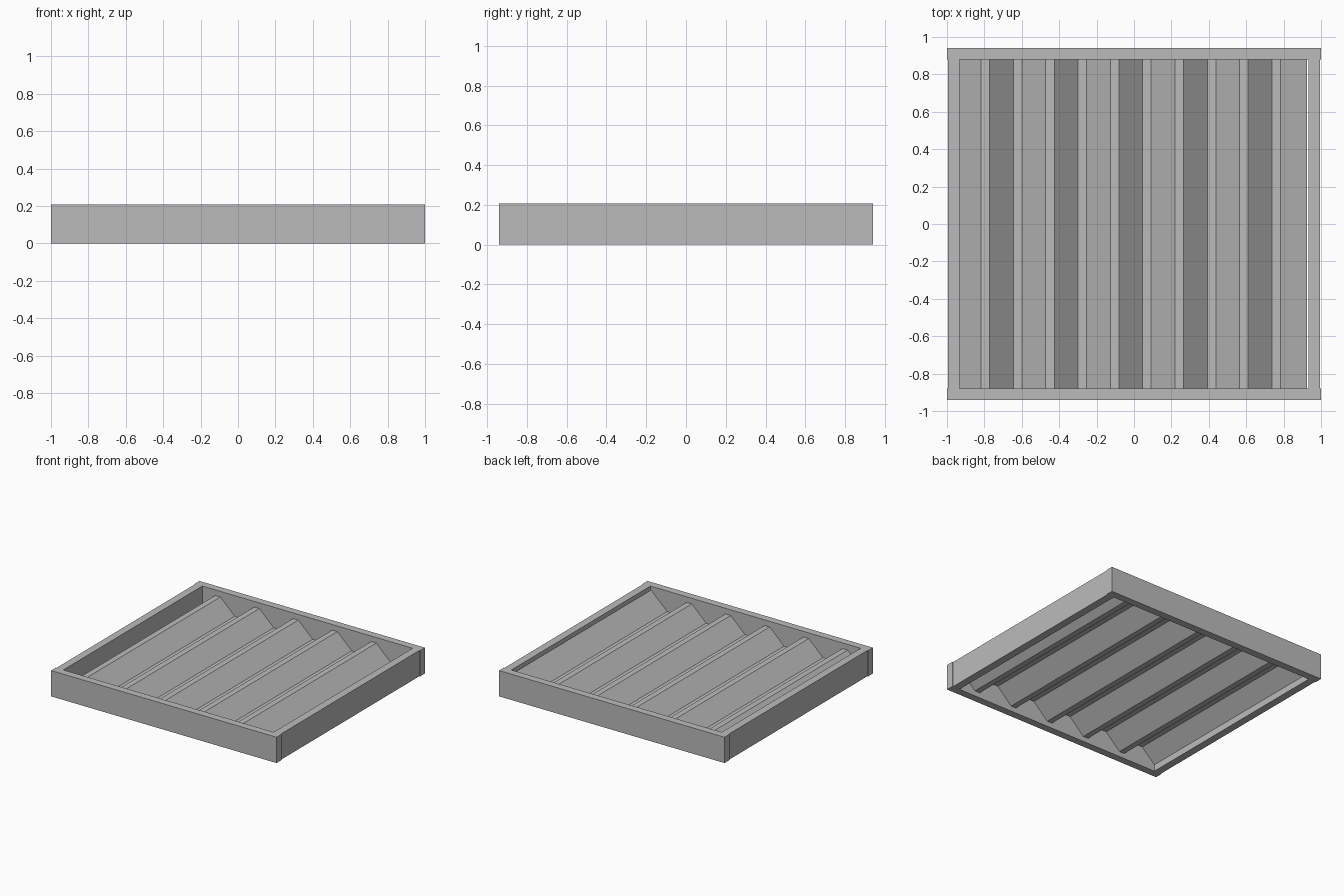
import bpy

cube = bpy.data.objects.get("Cube")
if cube:
    bpy.data.objects.remove(cube, do_unlink=True)

grey = bpy.data.materials.new("plain_grey")
grey.use_nodes = True
grey.diffuse_color = (0.5, 0.5, 0.5, 1)
grey.node_tree.nodes["Principled BSDF"].inputs["Base Color"].default_value = (0.5, 0.5, 0.5, 1)

HEIGHT = 0.207
INNER_Y = 0.88


def add_mesh(name, verts, faces):
    mesh = bpy.data.meshes.new(name)
    mesh.from_pydata(verts, [], faces)
    mesh.materials.append(grey)
    obj = bpy.data.objects.new(name, mesh)
    bpy.context.collection.objects.link(obj)
    return obj


def add_bar(name, x0, x1, y0, y1):
    bpy.ops.mesh.primitive_cube_add(
        size=1, location=((x0 + x1) / 2, (y0 + y1) / 2, HEIGHT / 2))
    bar = bpy.context.object
    bar.name = name
    bar.scale = (x1 - x0, y1 - y0, HEIGHT)
    bar.data.materials.append(grey)


# Frame: full-length front and back bars, slightly recessed side bars
add_bar("front_bar", -1, 1, -0.94, -INNER_Y)
add_bar("back_bar", -1, 1, INNER_Y, 0.94)
add_bar("right_bar", -0.994, -0.933, -INNER_Y, INNER_Y)
add_bar("left_bar", 0.932, 0.994, -INNER_Y, INNER_Y)

# Corrugated sheet: repeated rise, crest, fall and valley
LOW, HIGH = 0.042, 0.162
PERIOD, RISE, FLAT = 0.3457, 0.127, 0.046
SLOPE = (HIGH - LOW) / RISE
start = -0.945
profile = [(-0.933, LOW + SLOPE * (-0.933 - start))]
for i in range(5):
    x = start + i * PERIOD
    if i:
        profile.append((x, LOW))
    profile += [(x + RISE, HIGH), (x + RISE + FLAT, HIGH),
                (x + 2 * RISE + FLAT, LOW)]
x = start + 5 * PERIOD
profile += [(x, LOW), (0.926, LOW + SLOPE * (0.926 - x))]

verts = [(px, y, pz) for px, pz in profile for y in (-INNER_Y, INNER_Y)]
faces = [(2 * i, 2 * i + 2, 2 * i + 3, 2 * i + 1) for i in range(len(profile) - 1)]
add_mesh("corrugated_sheet", verts, faces)
